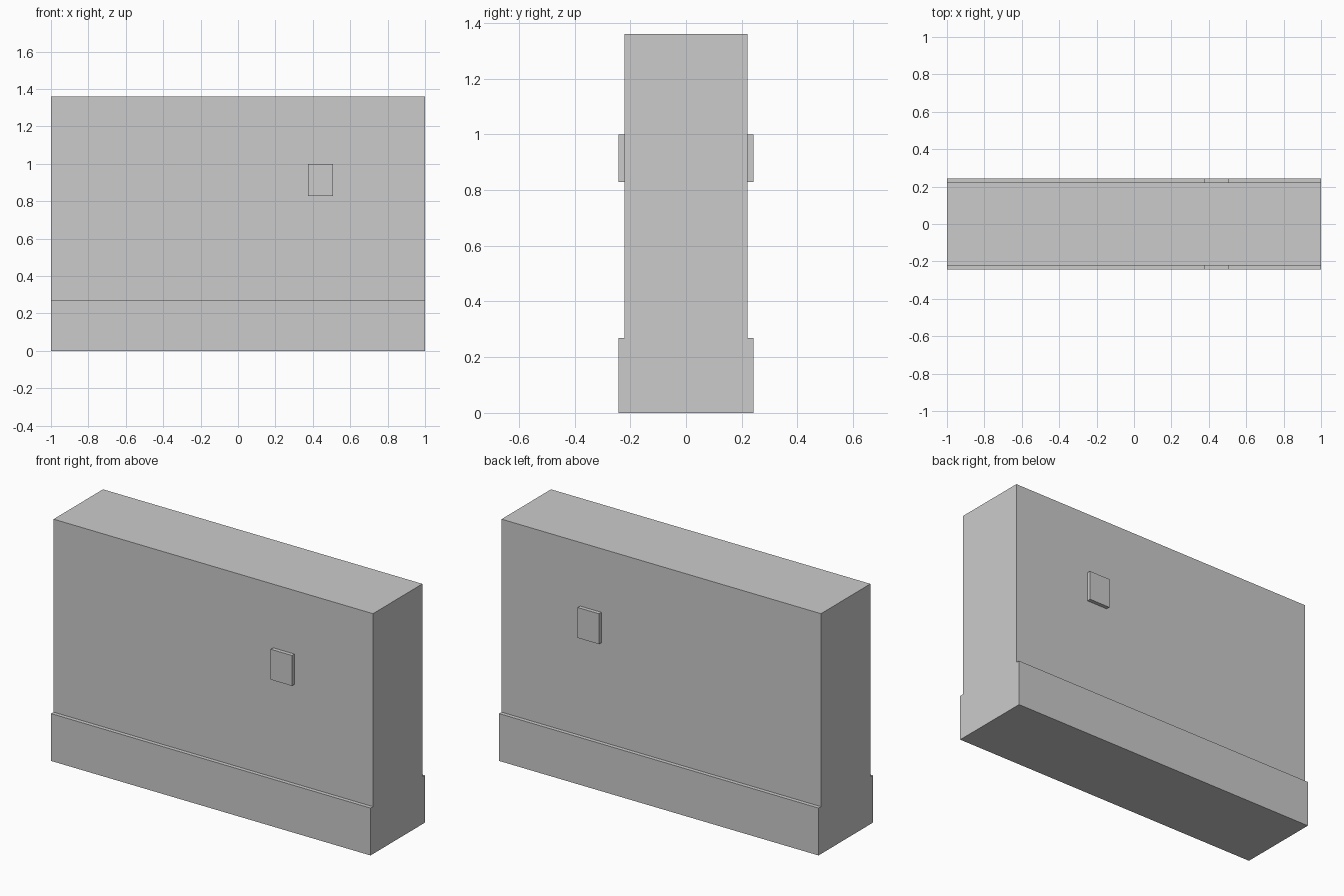
import bpy
import bmesh

cube = bpy.data.objects.get("Cube")
if cube:
    bpy.data.objects.remove(cube, do_unlink=True)

# One plain grey for the whole wall
grey = bpy.data.materials.new("plain_grey")
grey.use_nodes = True
colour = (0.6, 0.6, 0.6, 1)
grey.diffuse_color = colour
grey.node_tree.nodes["Principled BSDF"].inputs["Base Color"].default_value = colour

HALF_LENGTH, HEIGHT = 1.0, 1.36
WALL_Y, BASE_Y, BASE_TOP = 0.221, 0.243, 0.268


def extrude_profile(name, points, x0, x1):
    """Extrude a (y, z) outline along x."""
    bm = bmesh.new()
    face = bm.faces.new([bm.verts.new((x0, y, z)) for y, z in points])
    result = bmesh.ops.extrude_face_region(bm, geom=[face])
    moved = [v for v in result["geom"] if isinstance(v, bmesh.types.BMVert)]
    bmesh.ops.translate(bm, verts=moved, vec=(x1 - x0, 0, 0))
    bmesh.ops.recalc_face_normals(bm, faces=bm.faces)
    mesh = bpy.data.meshes.new(name)
    bm.to_mesh(mesh)
    bm.free()
    mesh.materials.append(grey)
    obj = bpy.data.objects.new(name, mesh)
    bpy.context.collection.objects.link(obj)
    return obj


# Wall with a stepped plinth along the front and back
half = [(BASE_Y, 0), (BASE_Y, BASE_TOP), (WALL_Y, BASE_TOP), (WALL_Y, HEIGHT)]
outline = half + [(-y, z) for y, z in reversed(half)]
extrude_profile("wall_with_plinth", outline, -HALF_LENGTH, HALF_LENGTH)

# Small raised plate on each broad side
for side, name in ((-1, "front_plate"), (1, "back_plate")):
    inner, outer = side * WALL_Y, side * BASE_Y
    plate = [(inner, 0.828), (outer, 0.828), (outer, 1.0), (inner, 1.0)]
    extrude_profile(name, plate, 0.375, 0.508)
